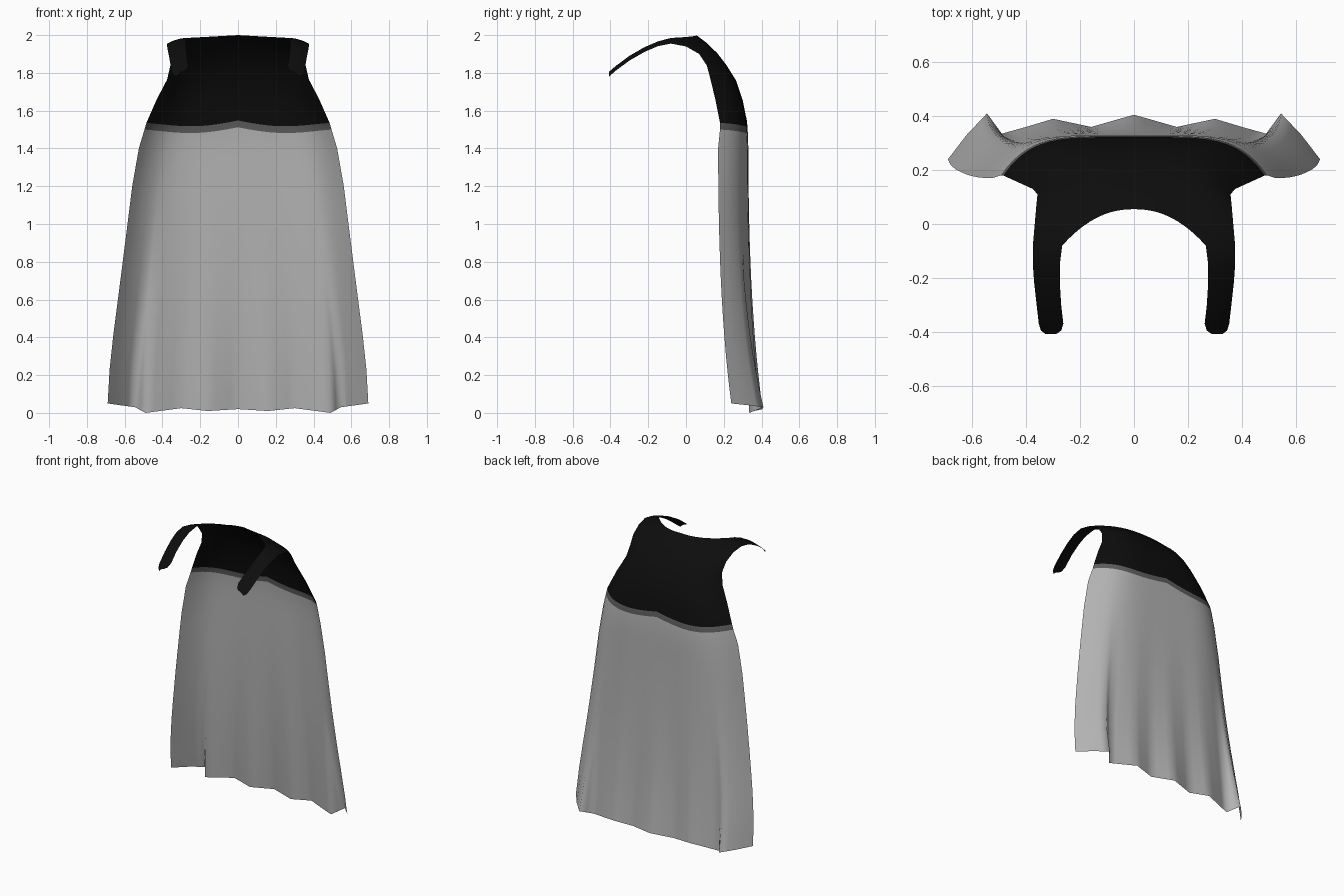
import bpy
import bmesh
import math

cube = bpy.data.objects.get("Cube")
if cube:
    bpy.data.objects.remove(cube)


def material(name, value):
    m = bpy.data.materials.new(name)
    m.use_nodes = True
    color = (value, value, value, 1)
    m.diffuse_color = color
    m.node_tree.nodes["Principled BSDF"].inputs["Base Color"].default_value = color
    return m


def lerp(points, x):
    """Piecewise linear lookup in a list of (x, value) pairs."""
    for (x0, v0), (x1, v1) in zip(points, points[1:]):
        if x <= x1:
            return v0 + (v1 - v0) * (x - x0) / (x1 - x0)
    return points[-1][1]


# Columns run from the spine (0) to the side edge (1); midpoints refine them
base = [0, .12, .23, .34, .435, .58, .71, .79, .9, 1]
cols = [base[0]]
for a, b in zip(base, base[1:]):
    cols += [(a + b) / 2, b]
strap_start = cols.index(.71)

rows = []       # (first column, points, material index)

# Shoulder strap from the rounded tip back: y, inner x, outer x, top z
for y, xi, xo, z in [(-.408, .288, .328, 1.805), (-.395, .27, .345, 1.817),
                     (-.37, .262, .353, 1.838), (-.3, .27, .361, 1.89),
                     (-.22, .275, .37, 1.936), (-.15, .275, .375, 1.966)]:
    pts = []
    for u in cols[strap_start:]:
        t = (u - .71) / .29
        pts.append((xi + (xo - xi) * t, y, z - .025 * t * t))
    rows.append((strap_start, pts, 0))

# Neckline arc
pts = []
for u in cols:
    k = min(1, u / .71)
    t = max(0, (u - .71) / .29)
    pts.append((.375 * u, .055 - .135 * k ** 2.2, 2 - .015 * k - .03 * t * t))
rows.append((0, pts, 0))

# Yoke and trim: centre y, centre z, edge x, edge y, edge z, roundness, dip, material
for cy, cz, ex, ey, ez, p, dip, mat in [
        (.105, 1.962, .368, 0, 1.94, 2.5, 0, 0),
        (.165, 1.905, .362, .07, 1.9, 3, 0, 0),
        (.215, 1.84, .358, .11, 1.84, 3.5, 0, 0),
        (.265, 1.76, .375, .13, 1.765, 4, 0, 0),
        (.3, 1.655, .43, .155, 1.66, 4.5, .01, 0),
        (.322, 1.548, .485, .18, 1.535, 5, .03, 1),
        (.326, 1.512, .495, .18, 1.5, 5, .03, 2)]:
    rows.append((0, [(ex * u, cy + (ey - cy) * u ** p,
                      cz + (ez - cz) * u ** p - dip * math.sin(math.pi * u))
                     for u in cols], mat))

# Cloth: the smooth upper curve blends into the folded hem
width = [(0, .69), (.2, .68), (.4, .66), (.6, .635), (.8, .61), (1, .585),
         (1.2, .56), (1.4, .525), (1.5, .495)]
hem_y = [(0, .405), (.23, .36), (.435, .39), (.58, .36), (.71, .335),
         (.79, .41), (.9, .33), (1, .24)]
hem_z = [(0, .02), (.23, .01), (.435, .025), (.71, 0), (.79, .03), (1, .05)]
steps = 15
for i in range(1, steps + 1):
    s = i / steps
    z = 1.5 * (1 - s)
    fold = s ** 2.5
    pts = []
    for u in cols:
        top = .33 - .16 * u ** 5
        y = top + (lerp(hem_y, u) - top) * fold
        drop = .025 * math.sin(math.pi * u) * (1 - s) ** 6
        pts.append((lerp(width, z) * u, y, z + lerp(hem_z, u) * s ** 4 - drop))
    rows.append((0, pts, 2))

# Stitch the rows into one sheet; each face takes the material of its upper row
bm = bmesh.new()
grid = [(first, [bm.verts.new(p) for p in pts], mat) for first, pts, mat in rows]
for (fa, va, mat), (fb, vb, _) in zip(grid, grid[1:]):
    for c in range(max(fa, fb), len(cols) - 1):
        f = bm.faces.new((va[c - fa], va[c + 1 - fa], vb[c + 1 - fb], vb[c - fb]))
        f.material_index = mat
        f.smooth = True
mesh = bpy.data.meshes.new("cape")
bm.to_mesh(mesh)
bm.free()
for m in (material("black yoke", .004), material("dark grey trim", .11),
          material("grey cloth", .45)):
    mesh.materials.append(m)

cape = bpy.data.objects.new("cape", mesh)
bpy.context.collection.objects.link(cape)
mirror = cape.modifiers.new("Mirror", 'MIRROR')
mirror.use_clip = True
